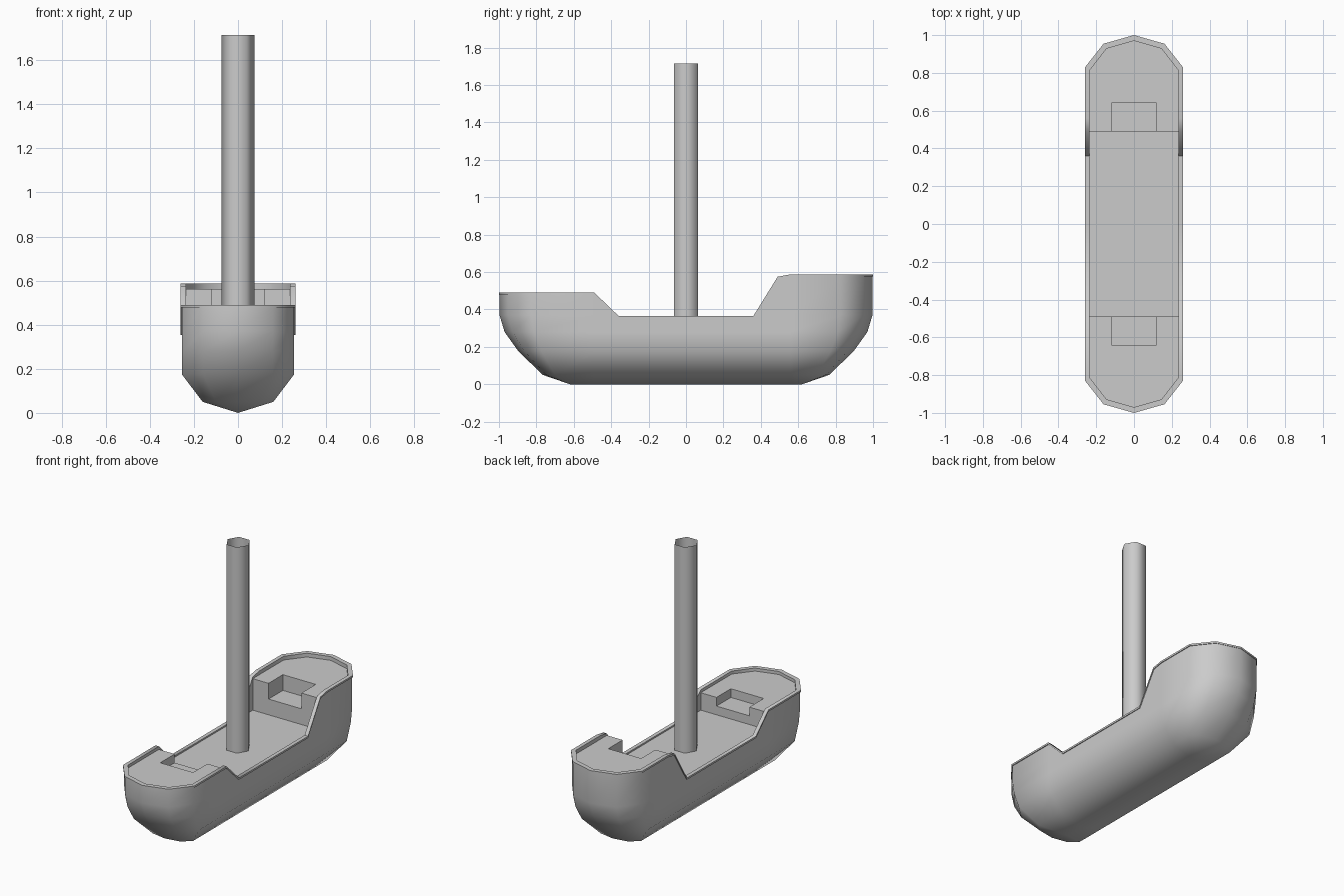
import bpy, bmesh, math

if "Cube" in bpy.data.objects:
    bpy.data.objects.remove(bpy.data.objects["Cube"])

grey = bpy.data.materials.new("plain_grey")
grey.diffuse_color = (0.6, 0.6, 0.6, 1)
grey.use_nodes = True
grey.node_tree.nodes["Principled BSDF"].inputs["Base Color"].default_value = grey.diffuse_color


def finish(bm, name, angle):
    bmesh.ops.remove_doubles(bm, verts=bm.verts, dist=0.0005)
    bmesh.ops.recalc_face_normals(bm, faces=bm.faces)
    me = bpy.data.meshes.new(name)
    bm.to_mesh(me)
    bm.free()
    ob = bpy.data.objects.new(name, me)
    bpy.context.collection.objects.link(ob)
    me.materials.append(grey)
    bpy.ops.object.select_all(action='DESELECT')
    ob.select_set(True)
    bpy.context.view_layer.objects.active = ob
    bpy.ops.object.shade_smooth_by_angle(angle=math.radians(angle))
    return ob


# Height of the top edge along the boat
SHEER = [(-1.1, .49), (-.49, .49), (-.36, .365), (.36, .365),
         (.49, .575), (.56, .588), (1.1, .588)]


def rim(y):
    for (a, za), (b, zb) in zip(SHEER, SHEER[1:]):
        if y <= b:
            return za + (zb - za) * (y - a) / (b - a)
    return SHEER[-1][1]


def bow(w, e):
    """Rounded end of the plan outline, from the side to the tip."""
    k = e - .62
    return [(w, .62 + k * .55), (w * .62, .62 + k * .88), (0, e)]


def outline(w, e):
    end = bow(w, e)
    side = [(x, -y) for x, y in reversed(end)]
    side += [(w, y) for y in (-.49, -.36, 0, .36, .49, .56)] + end
    return side + [(-x, y) for x, y in reversed(side[1:-1])]


# Hull: stacked outlines up to the rim, then over and down inside
bm = bmesh.new()
rings = []


def ring(w, e, height):
    rings.append([bm.verts.new((x, y, height(x, y))) for x, y in outline(w, e)])


for w, e, z in [(0, .62, 0), (.16, .765, .05), (.255, .895, .175),
                (.255, .97, .28), (.255, .997, .37)]:
    ring(w, e, lambda x, y: min(z, rim(y) - .02))
ring(.255, .997, lambda x, y: rim(y) - .012)
ring(.26, 1.0, lambda x, y: rim(y) - .012)
ring(.26, 1.0, lambda x, y: rim(y))
ring(.235, .97, lambda x, y: rim(y))
ring(.235, .97, lambda x, y: .345)
for a, b in zip(rings, rings[1:]):
    for i in range(len(a)):
        j = (i + 1) % len(a)
        bm.faces.new((a[i], a[j], b[j], b[i]))
bmesh.ops.dissolve_degenerate(bm, dist=0.0005, edges=bm.edges)
finish(bm, "hull", 50)

# Middle deck
MID = .355
bm = bmesh.new()
bm.faces.new([bm.verts.new((x * .238, y * .5, MID))
              for x, y in ((-1, -1), (1, -1), (1, 1), (-1, 1))])
finish(bm, "middle_deck", 30)


# Raised end decks, each with a notch and one step at half height
def end_deck(name, s, z):
    half = [(.12, .64), (.12, .49), (.238, .49)] + bow(.238, .975)
    pts = half + [(-x, y) for x, y in reversed(half[:-1])]
    bm = bmesh.new()
    top = bm.faces.new([bm.verts.new((x, s * y, z)) for x, y in pts])
    res = bmesh.ops.extrude_face_region(bm, geom=[top], use_keep_orig=True)
    for v in res["geom"]:
        if isinstance(v, bmesh.types.BMVert):
            v.co.z = MID - .01
    finish(bm, name, 30)
    bm = bmesh.new()
    bmesh.ops.create_cube(bm, size=1)
    h = (z - MID) / 2
    for v in bm.verts:
        v.co = (v.co.x * .24, s * .565 + v.co.y * .15, MID + h / 2 + v.co.z * h)
    finish(bm, name + "_step", 30)


end_deck("front_deck", -1, .47)
end_deck("back_deck", 1, .563)

# Mast: open six-sided tube
bm = bmesh.new()
bmesh.ops.create_cone(bm, cap_ends=False, segments=6,
                      radius1=.075, radius2=.075, depth=1.715 - MID)
for v in bm.verts:
    v.co = (v.co.y, v.co.x, v.co.z + (1.715 + MID) / 2)
if abs(max(v.co.x for v in bm.verts) - .075) > .002:
    for v in bm.verts:
        v.co.x, v.co.y = v.co.y, v.co.x
finish(bm, "mast", 70)
